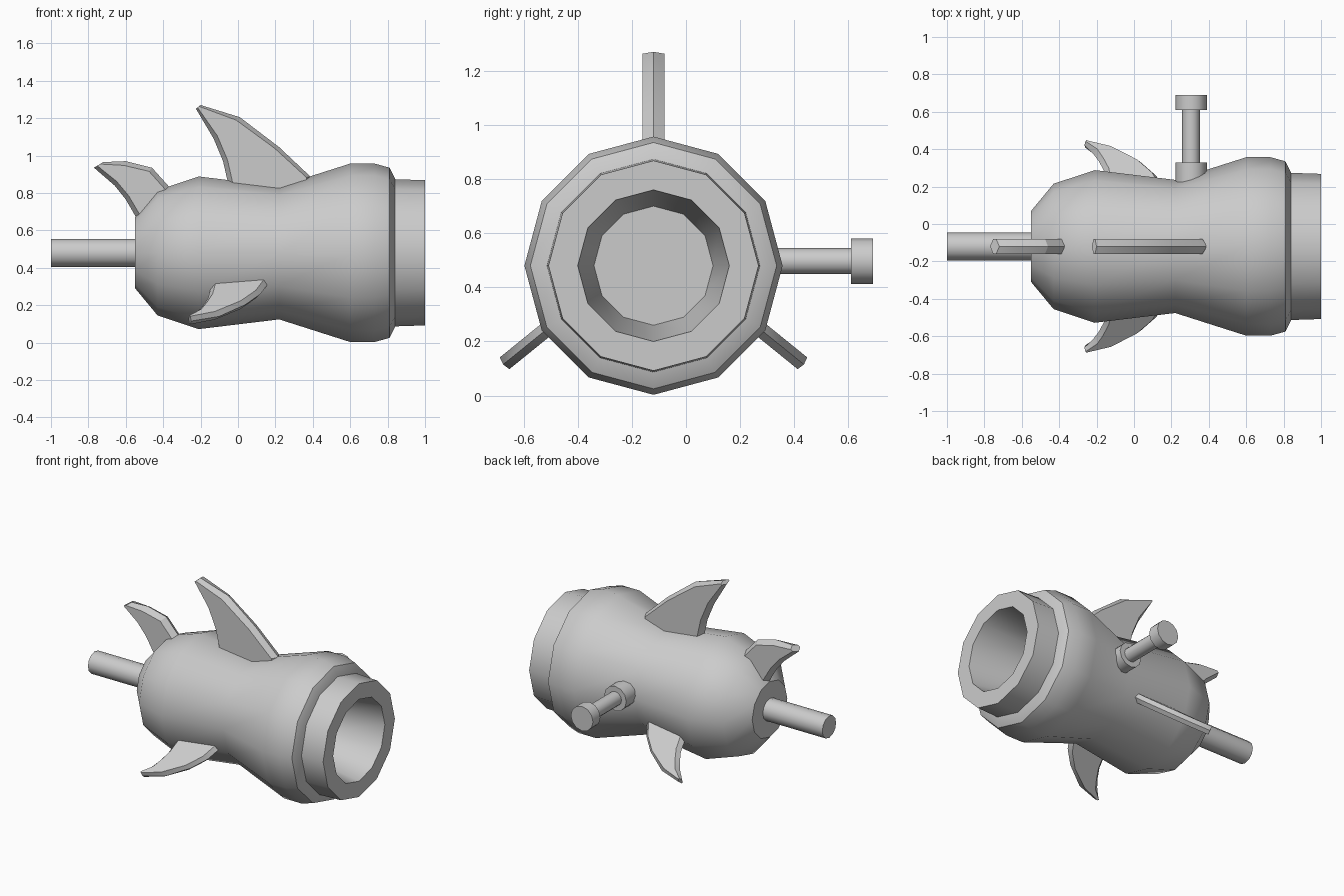
import bpy, bmesh, math
from mathutils import Matrix, Vector

if "Cube" in bpy.data.objects:
    bpy.data.objects.remove(bpy.data.objects["Cube"])

grey = bpy.data.materials.new("light grey")
grey.use_nodes = True
grey.diffuse_color = (0.6, 0.6, 0.6, 1)
grey.node_tree.nodes["Principled BSDF"].inputs["Base Color"].default_value = (0.6, 0.6, 0.6, 1)

CENTRE = Vector((0, -0.12, 0.48))  # axis of the barrel-shaped body


def finish(bm, name, matrix, smooth_angle):
    bmesh.ops.recalc_face_normals(bm, faces=bm.faces)
    mesh = bpy.data.meshes.new(name)
    bm.to_mesh(mesh)
    bm.free()
    mesh.transform(matrix)
    mesh.materials.append(grey)
    ob = bpy.data.objects.new(name, mesh)
    bpy.context.collection.objects.link(ob)
    bpy.ops.object.select_all(action='DESELECT')
    ob.select_set(True)
    bpy.context.view_layer.objects.active = ob
    bpy.ops.object.shade_smooth_by_angle(angle=math.radians(smooth_angle))
    return ob


def lathe(name, profile, matrix, sides=12):
    """Turn (distance, radius) points around x, capping ends that reach radius 0."""
    bm = bmesh.new()
    rings = []
    for x, r in profile:
        if r == 0:
            rings.append(None)
            continue
        angles = [math.tau * i / sides for i in range(sides)]
        rings.append([bm.verts.new((x, r * math.sin(a), r * math.cos(a))) for a in angles])
    for a, b in zip(rings, rings[1:]):
        if a is None or b is None:
            bm.faces.new(a or b)
            continue
        for i in range(sides):
            j = (i + 1) % sides
            bm.faces.new((a[i], a[j], b[j], b[i]))
    return finish(bm, name, matrix, 40)


def fin(name, lead, trail, half, matrix):
    """Loft a blade in the xz plane with ridged leading and trailing edges."""
    bm = bmesh.new()
    rings = []
    for l, t in zip(lead, trail):
        l, t = Vector((l[0], 0, l[1])), Vector((t[0], 0, t[1]))
        step = (t - l).normalized() * min(0.025, 0.35 * (t - l).length)
        side = Vector((0, half, 0))
        ring = (l, l + step + side, t - step + side, t, t - step - side, l + step - side)
        rings.append([bm.verts.new(p) for p in ring])
    for a, b in zip(rings, rings[1:]):
        for i in range(6):
            j = (i + 1) % 6
            bm.faces.new((a[i], a[j], b[j], b[i]))
    bm.faces.new(rings[0])
    bm.faces.new(rings[-1])
    return finish(bm, name, matrix, 25)


# Body, collar with tapered bore, and tail rod
on_axis = Matrix.Translation(CENTRE)
lathe("body", [(-0.55, 0), (-0.55, 0.19), (-0.43, 0.335), (-0.21, 0.408), (0.22, 0.356),
               (0.6, 0.477), (0.73, 0.477), (0.81, 0.455), (0.84, 0.395), (0.84, 0.36)], on_axis)
lathe("collar", [(0.82, 0.35), (0.82, 0.394), (1, 0.388), (1, 0.28), (0.6, 0.22), (0.6, 0)], on_axis)
lathe("tail_rod", [(-1, 0), (-1, 0.075), (-0.5, 0.075), (-0.5, 0)], on_axis)

# Side valve: boss, stem and knob pointing to the back
to_back = Matrix.Translation((0.305, 0, 0.497)) @ Matrix.Rotation(math.pi / 2, 4, 'Z')
for name, start, end, radius in (("valve_boss", 0.15, 0.33, 0.084),
                                 ("valve_stem", 0.3, 0.63, 0.048),
                                 ("valve_knob", 0.61, 0.69, 0.084)):
    lathe(name, [(start, 0), (start, radius), (end, radius), (end, 0)], to_back)

# Upright fins
upright = Matrix.Translation((0, CENTRE.y, 0))
fin("top_fin",
    [(-0.2, 1.27), (0.01, 1.205), (0.22, 1.045), (0.39, 0.885), (0.4, 0.75)],
    [(-0.225, 1.25), (-0.13, 1.09), (-0.08, 0.97), (-0.055, 0.86), (-0.04, 0.75)],
    0.041, upright)
fin("tail_fin",
    [(-0.72, 0.965), (-0.6, 0.97), (-0.46, 0.935), (-0.37, 0.835), (-0.35, 0.72)],
    [(-0.77, 0.935), (-0.66, 0.84), (-0.6, 0.765), (-0.545, 0.67), (-0.5, 0.6)],
    0.041, upright)

# Lower fins, splayed down to either side
for name, sign in (("front_lower_fin", 1), ("back_lower_fin", -1)):
    splay = Matrix.Translation(CENTRE + Vector((0, 0, 0.085))) @ Matrix.Rotation(sign * math.radians(129), 4, 'X')
    fin(name,
        [(-0.25, 0.715), (-0.1, 0.675), (0.04, 0.575), (0.12, 0.485), (0.17, 0.38), (0.17, 0.25)],
        [(-0.265, 0.695), (-0.22, 0.64), (-0.19, 0.59), (-0.16, 0.52), (-0.14, 0.4), (-0.13, 0.25)],
        0.028, splay)
